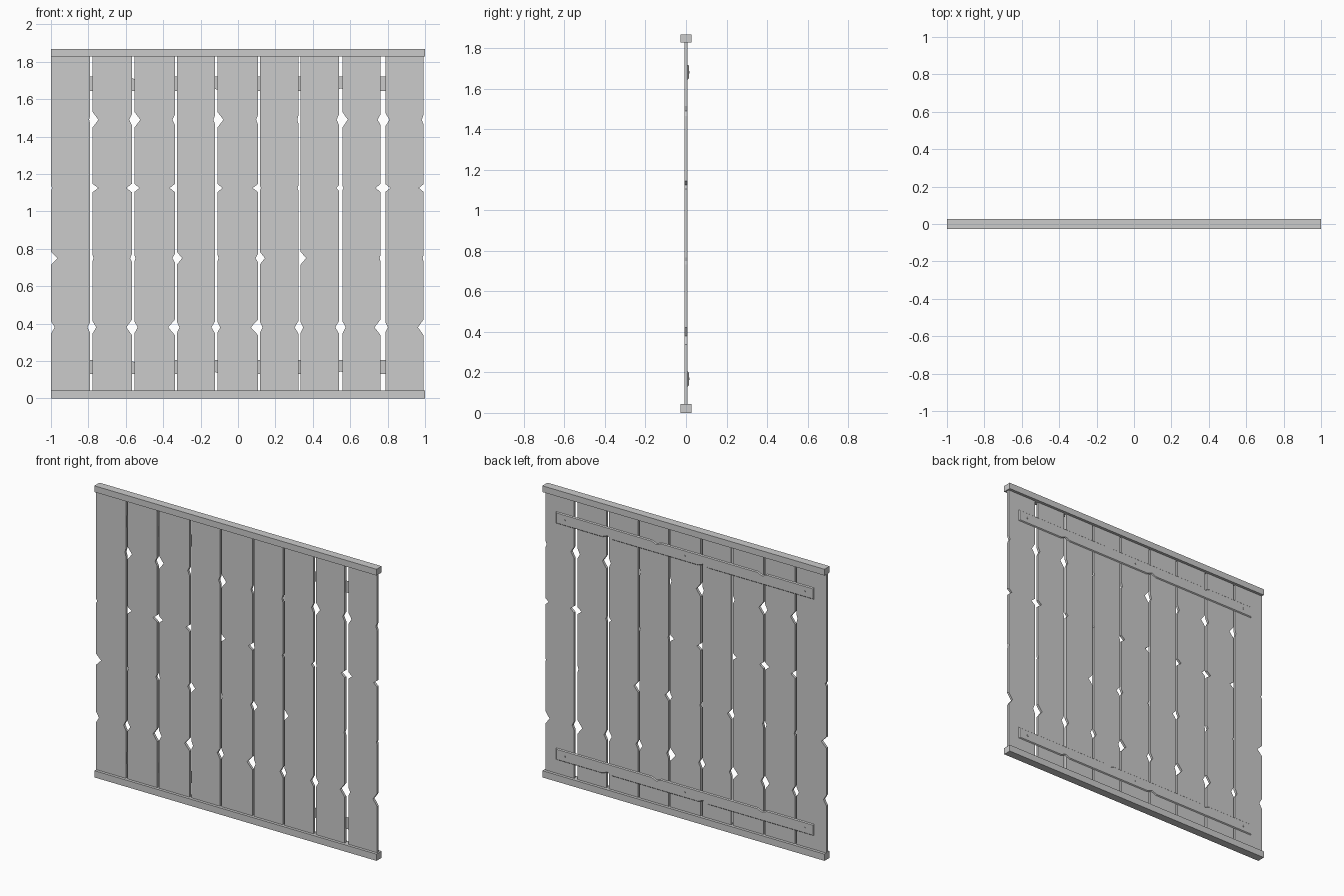
import bpy, bmesh, math

if "Cube" in bpy.data.objects:
    bpy.data.objects.remove(bpy.data.objects["Cube"])


def finish(name, bm):
    bmesh.ops.recalc_face_normals(bm, faces=bm.faces)
    me = bpy.data.meshes.new(name)
    bm.to_mesh(me)
    bm.free()
    ob = bpy.data.objects.new(name, me)
    bpy.context.collection.objects.link(ob)
    return ob


def prism(name, front, back, y0, y1):
    """Solid between two matching (x, z) outlines at y0 and y1."""
    bm = bmesh.new()
    a = [bm.verts.new((x, y0, z)) for x, z in front]
    b = [bm.verts.new((x, y1, z)) for x, z in back]
    bm.faces.new(a)
    bm.faces.new(b[::-1])
    for i in range(len(a)):
        j = (i + 1) % len(a)
        bm.faces.new((a[i], b[i], b[j], a[j]))
    return finish(name, bm)


def rect(x0, x1, z0, z1):
    return [(x0, z0), (x1, z0), (x1, z1), (x0, z1)]


# Top and bottom rails
for name, z0, z1 in (("bottom_rail", 0, 0.043), ("top_rail", 1.828, 1.868)):
    r = rect(-1, 1, z0, z1)
    prism(name, r, r, -0.026, 0.026)

# Planks with chipped edges: row heights, chip half heights (bottom to top)
ROWS = ((0.38, 0.042), (0.75, 0.035), (1.125, 0.023), (1.49, 0.042))
# x0, x1, left chip depths, right chip depths (thousandths)
PLANKS = (
    (-1.0, -.79, (20, 35, 8, 0), (15, 0, 0, 6)),
    (-.778, -.567, (20, 6, 30, 32), (30, 10, 30, 15)),
    (-.554, -.337, (18, 6, 27, 32), (36, 14, 28, 14)),
    (-.325, -.122, (12, 26, 0, 0), (20, 0, 0, 10)),
    (-.11, .107, (15, 6, 27, 32), (38, 13, 28, 10)),
    (.118, .323, (13, 26, 5, 0), (20, 0, 5, 6)),
    (.334, .54, (15, 30, 0, 0), (20, 0, 15, 13)),
    (.559, .762, (17, 0, 5, 28), (32, 5, 27, 15)),
    (.788, .992, (13, 0, 26, 22), (30, 5, 25, 10)),
)


def chipped(x, depths, sign):
    pts = []
    for (z, h), d in zip(ROWS, depths):
        if d:
            k = h * (0.4 + 0.6 * min(1, d / 30))
            pts += [(x, z - k), (x + sign * d / 1000, z), (x, z + k)]
    return pts


for i, (x0, x1, left, right) in enumerate(PLANKS):
    outline = ([(x0, 0.03), (x1, 0.03)] + chipped(x1, right, -1) +
               [(x1, 1.84), (x0, 1.84)] + chipped(x0, left, 1)[::-1])
    prism(f"plank_{i + 1}", outline, outline, -0.008, 0.008)


# Back straps with chamfered edges, nicks and nails
def strap_outline(zc, inset):
    e, h, d = 0.915 - inset, 0.038 - inset, 0.014
    pts = [(-e, zc - h)]
    for x in (-0.13, 0.55):
        pts += [(x - .035, zc - h), (x, zc - h + d), (x + .035, zc - h)]
    pts += [(e, zc - h), (e, zc + h)]
    for x in (0.2, -0.55):
        pts += [(x + .035, zc + h), (x, zc + h - d), (x - .035, zc + h)]
    return pts + [(-e, zc + h)]


for label, zc in (("lower", 0.168), ("upper", 1.682)):
    prism(label + "_strap", strap_outline(zc, 0), strap_outline(zc, 0.006),
          0.007, 0.014)
    for i, x in enumerate((-0.85, 0, 0.85)):
        disc = [(x + 0.006 * math.cos(t * math.pi / 4),
                 zc + 0.006 * math.sin(t * math.pi / 4)) for t in range(8)]
        prism(f"{label}_nail_{i + 1}", disc, disc, 0.01, 0.018)
